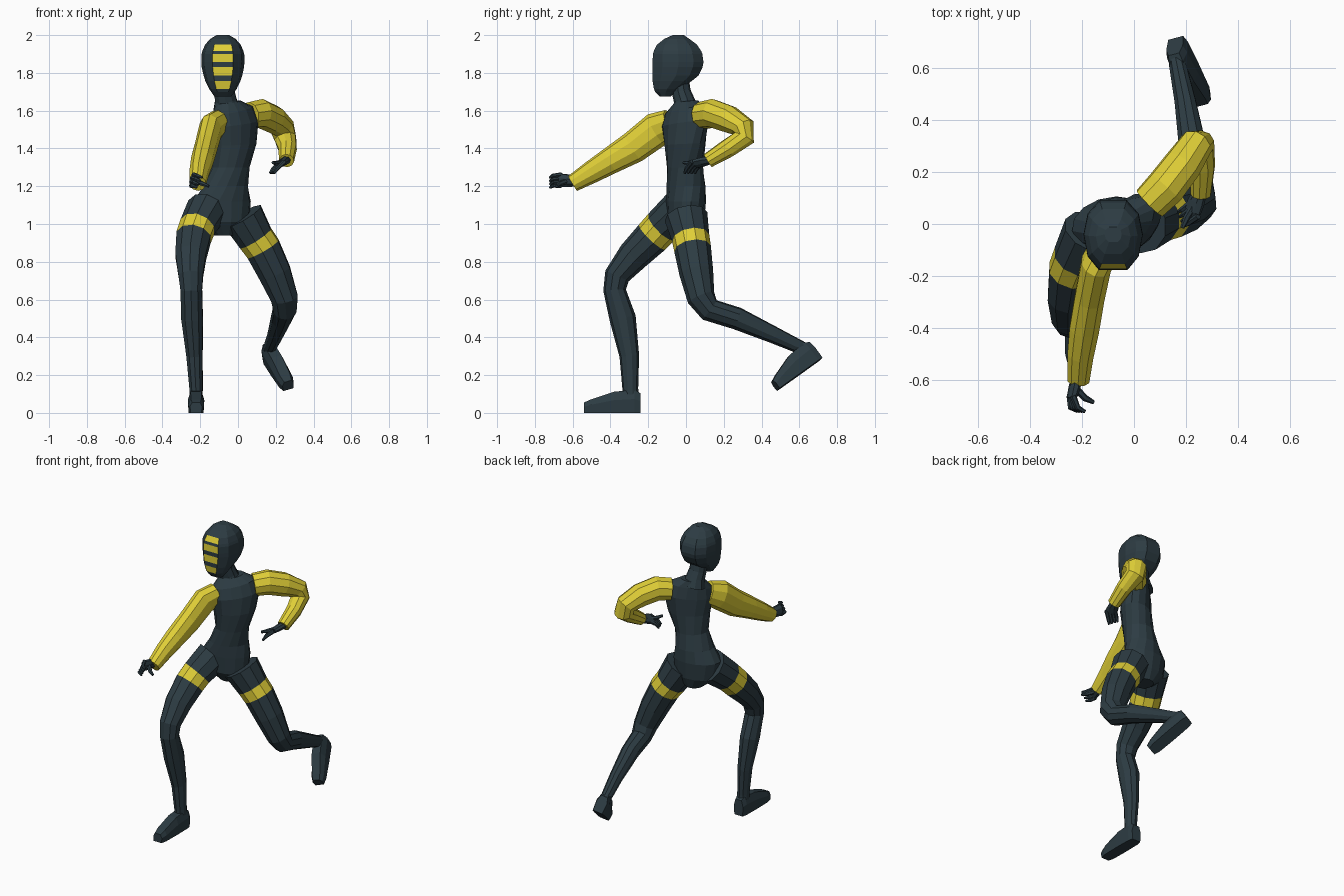
import bpy, bmesh, math
from mathutils import Vector, Matrix


def material(name, rgb):
    m = bpy.data.materials.new(name)
    m.diffuse_color = (*rgb, 1)
    return m


MATS = [material("dark slate", (0.026, 0.045, 0.056)),
        material("yellow", (0.74, 0.62, 0.038))]


def loft(name, rings, rule=None, base=0):
    """Skin equal-sized rings; rule(segment, side) gives the colour index."""
    bm = bmesh.new()
    vs = [[bm.verts.new(p) for p in r] for r in rings]
    n = len(rings[0])
    for i in range(len(vs) - 1):
        for j in range(n):
            k = (j + 1) % n
            f = bm.faces.new((vs[i][j], vs[i][k], vs[i + 1][k], vs[i + 1][j]))
            f.material_index = rule(i, j) if rule else base
    for r in (vs[0], vs[-1]):
        bm.faces.new(r).material_index = base
    bmesh.ops.recalc_face_normals(bm, faces=bm.faces[:])
    me = bpy.data.meshes.new(name)
    bm.to_mesh(me)
    bm.free()
    for m in MATS:
        me.materials.append(m)
    ob = bpy.data.objects.new(name, me)
    bpy.context.collection.objects.link(ob)
    return ob


def tube(name, path, sides=10, ref=(1, 0, 0), **kw):
    """Limb through (x, y, z, radius across ref, other radius)."""
    pts = [Vector(p[:3]) for p in path]
    ref = Vector(ref)
    rings = []
    for i, p in enumerate(path):
        a = (pts[i] - pts[i - 1]).normalized() if i else Vector()
        b = (pts[i + 1] - pts[i]).normalized() if i < len(pts) - 1 else Vector()
        t = (a + b).normalized()
        u = (ref - t * ref.dot(t)).normalized()
        v = t.cross(u)
        ref = u
        ra, rb = p[3], p[-1]
        rings.append([pts[i] + u * ra * math.cos(q) + v * rb * math.sin(q)
                      for q in (2 * math.pi * (j + .5) / sides for j in range(sides))])
    return loft(name, rings, **kw)


# Head: flat-fronted rings, with the mask stripes as faces of the front strip
HEAD = [(1.675, .045, -.14, -.08), (1.70, .062, -.163, -.05), (1.715, .073, -.17, -.03),
        (1.757, .093, -.177, .035), (1.785, .102, -.177, .07), (1.83, .112, -.177, .093),
        (1.857, .114, -.177, .098), (1.90, .113, -.175, .092), (1.917, .108, -.17, .085),
        (1.95, .094, -.153, .062), (1.98, .067, -.115, .02), (2.0, .033, -.07, -.01)]
half = [(.48, -1), (.86, -.62), (1, 0), (.86, .58), (.45, .96)]
outline = half + [(-u, v) for u, v in reversed(half)]
rings = [[(-.08 + u * w, (a + b) / 2 + v * (b - a) / 2, z) for u, v in outline]
         for z, w, a, b in HEAD]
loft("head", rings, rule=lambda i, j: int(j == 9 and i in (2, 4, 6, 8)))

# Neck
tube("neck", [(-.06, .0, 1.60, .075, .07), (-.065, -.01, 1.655, .06, .055),
              (-.072, -.025, 1.70, .056, .05), (-.077, -.035, 1.77, .055, .05)])

# Torso: z, centre x, centre y, half width, half depth, twist, shoulder tilt
TORSO = [(.94, -.07, .01, .06, .06, 8, 0), (1.01, -.08, .0, .14, .095, 8, 0),
         (1.12, -.085, .0, .155, .104, 10, 0), (1.20, -.065, .0, .122, .102, 18, 0),
         (1.30, -.04, -.005, .103, .095, 28, 0), (1.42, -.02, -.005, .13, .095, 38, .05),
         (1.53, -.02, -.005, .155, .092, 44, .12), (1.60, -.03, -.005, .135, .075, 45, .18),
         (1.645, -.05, .0, .075, .055, 45, .12)]
rings = []
for z, x, y, w, d, twist, tilt in TORSO:
    rot = Matrix.Rotation(math.radians(twist), 3, 'Z')
    ring = []
    for j in range(14):
        q = 2 * math.pi * j / 14
        u, v = w * math.cos(q), d * math.sin(q)
        ring.append(Vector((x, y, z)) + rot @ Vector((u, v, u * tilt)))
    rings.append(ring)
loft("torso", rings)

# Legs: the second segment of each is the thigh band
band = lambda i, j: int(i == 1)
tube("right_leg", [(-.165, -.03, 1.075, .11), (-.215, -.13, .985, .098), (-.235, -.18, .93, .096),
                   (-.25, -.28, .83, .085), (-.25, -.365, .725, .068), (-.247, -.378, .65, .06),
                   (-.243, -.335, .5, .06, .07), (-.23, -.30, .3, .045, .052),
                   (-.222, -.295, .13, .037, .042), (-.222, -.292, .06, .036, .042)], rule=band)
tube("left_leg", [(.025, .0, 1.04, .115), (.093, .025, .925, .1), (.133, .035, .868, .098),
                  (.195, .055, .74, .09), (.245, .08, .61, .075), (.247, .125, .545, .064),
                  (.23, .27, .5, .056, .06), (.197, .47, .41, .042, .045),
                  (.168, .61, .345, .034, .036), (.16, .65, .33, .03)], rule=band)


# Feet: heel at sole level, toe direction and up direction
def foot(name, heel, forward, up):
    o, f, u = Vector(heel), Vector(forward).normalized(), Vector(up)
    u = (u - f * u.dot(f)).normalized()
    s = f.cross(u)
    shape = [(-.9, 0), (.9, 0), (1, .6), (.65, 1), (-.65, 1), (-1, .6)]
    loft(name, [[o + f * t + s * a * w + u * b * h for a, b in shape]
                for t, w, h in [(0, .034, .105), (.03, .042, .122), (.14, .044, .112),
                                (.26, .042, .072), (.298, .032, .055)]])


foot("right_foot", (-.222, -.242, 0), (0, -1, 0), (0, 0, 1))
foot("left_foot", (.16, .715, .285), (.1, -.21, -.15), (.08, -.54, .22))

# Sleeves
tube("right_sleeve", [(-.105, -.08, 1.535, .06, .075), (-.145, -.155, 1.5, .062, .093),
                      (-.17, -.28, 1.405, .06, .085), (-.19, -.40, 1.335, .06, .071),
                      (-.205, -.5, 1.275, .053, .06), (-.213, -.6, 1.215, .044, .046)], base=1)
tube("left_sleeve", [(.06, .08, 1.575, .072), (.12, .14, 1.585, .078), (.185, .225, 1.555, .075),
                     (.235, .3, 1.51, .066), (.25, .305, 1.455, .06),
                     (.262, .22, 1.4, .05), (.257, .115, 1.335, .04)], base=1)


# Hands: palm, four curled fingers and a thumb
def hand(side, wrist, palm, across, forward, curl, thumb):
    w, p = Vector(wrist), Vector(palm)
    f, s, n = (Vector(v).normalized() for v in (forward, across, curl))
    mid = w.lerp(p, .55)
    tube(side + "_palm", [(*w, .026, .024), (*mid, .036, .022), (*p, .038, .018)],
         sides=8, ref=s)
    for i in range(4):
        a = p + s * (i - 1.5) * .02 - f * .01
        b = a + f * .045 + n * .006 * i
        c = b + (f * .4 + n).normalized() * .032
        tube(f"{side}_finger_{i + 1}", [(*a, .013), (*b, .011), (*c, .007)], sides=6, ref=s)
    t = Vector(thumb)
    k = mid.lerp(t, .55) + f * .01
    tube(side + "_thumb", [(*mid, .015), (*k, .013), (*t, .008)], sides=6, ref=s)


hand("right", (-.215, -.575, 1.225), (-.24, -.67, 1.232), (.2, 0, 1),
     (.05, -1, 0), (1, -.1, -.35), (-.155, -.685, 1.2))
hand("left", (.257, .13, 1.34), (.225, .05, 1.318), (.45, -.8, .25),
     (-.65, -.5, -.45), (-.4, -.2, -.8), (.185, -.015, 1.325))
